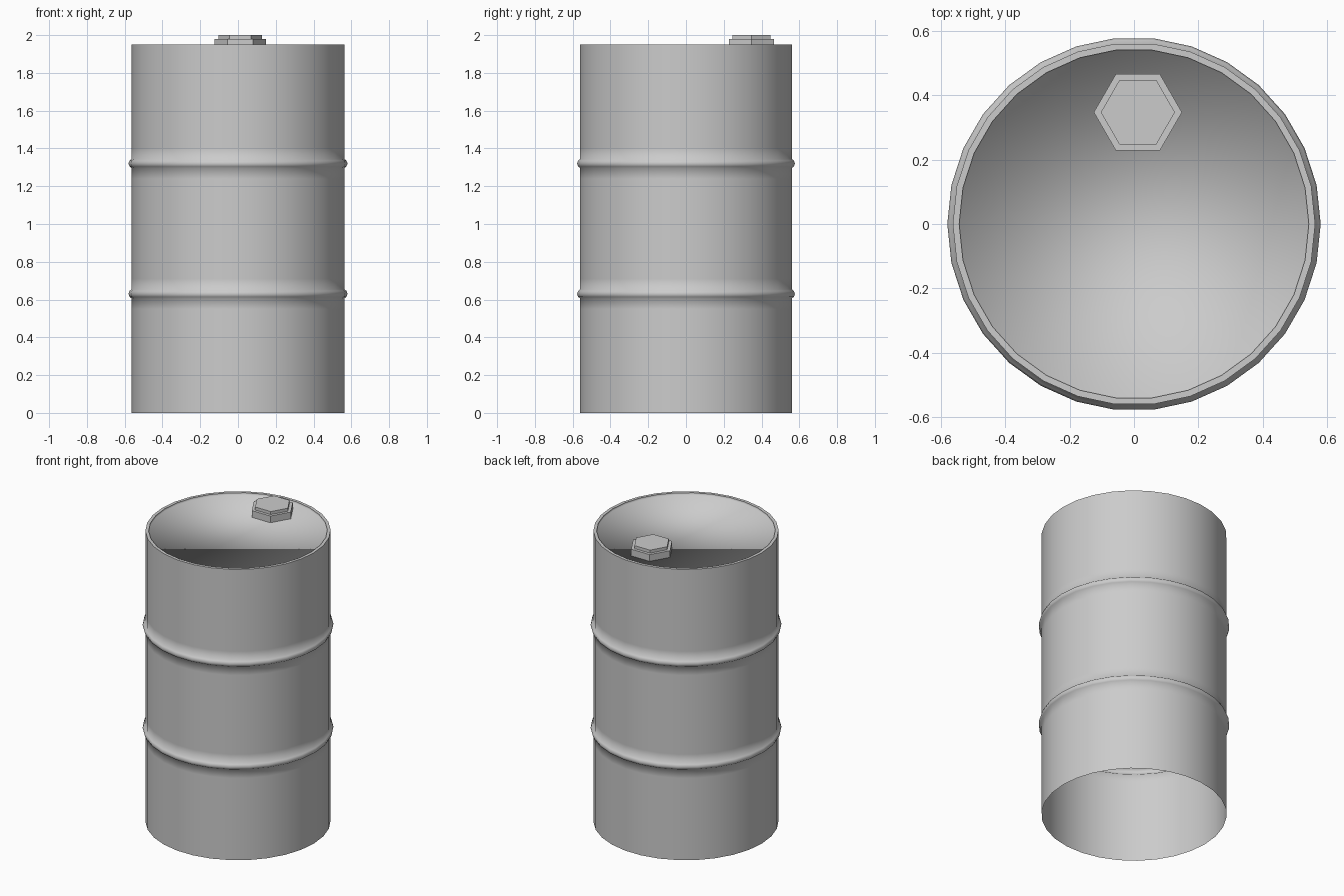
import bpy
import bmesh
from math import cos, sin, tau

cube = bpy.data.objects.get("Cube")
if cube:
    bpy.data.objects.remove(cube, do_unlink=True)


def lathe(name, profile, sides, sharp=(), smooth=True, centre=(0, 0, 0)):
    """Revolve a (radius, height) profile, open below and capped above."""
    bm = bmesh.new()
    rings = [[bm.verts.new((r * cos(tau * i / sides), r * sin(tau * i / sides), z))
              for i in range(sides)] for r, z in profile]
    for a, b in zip(rings, rings[1:]):
        for i in range(sides):
            j = (i + 1) % sides
            bm.faces.new((a[i], a[j], b[j], b[i]))
    bm.faces.new(rings[-1])
    for face in bm.faces:
        face.smooth = smooth
    # Hard edges around the chosen rings
    for k in sharp:
        for i in range(sides):
            bm.edges.get((rings[k][i], rings[k][(i + 1) % sides])).smooth = False
    mesh = bpy.data.meshes.new(name)
    bm.to_mesh(mesh)
    bm.free()
    obj = bpy.data.objects.new(name, mesh)
    obj.location = centre
    bpy.context.collection.objects.link(obj)
    return obj


# Drum shell: plain wall, two rolled hoops, folded rim and recessed lid
WALL, RIM_INNER, TOP, LID = 0.563, 0.543, 1.95, 1.935
hoop = [(0, -0.08), (0, -0.024), (0.011, -0.016), (0.017, 0),
        (0.011, 0.016), (0, 0.024), (0, 0.08)]
profile = [(WALL, 0)]
for height in (0.63, 1.32):
    profile += [(WALL + dr, height + dz) for dr, dz in hoop]
profile += [(WALL, TOP), (RIM_INNER, TOP), (RIM_INNER, LID)]
count = len(profile)
lathe("drum_body", profile, 30, sharp=(count - 3, count - 2))

# Stepped hexagonal bung on the lid
bung = [(0.137, LID), (0.137, 1.98), (0.115, 1.98), (0.115, 2.0)]
lathe("bung_cap", bung, 6, smooth=False, centre=(0.012, 0.347, 0))
